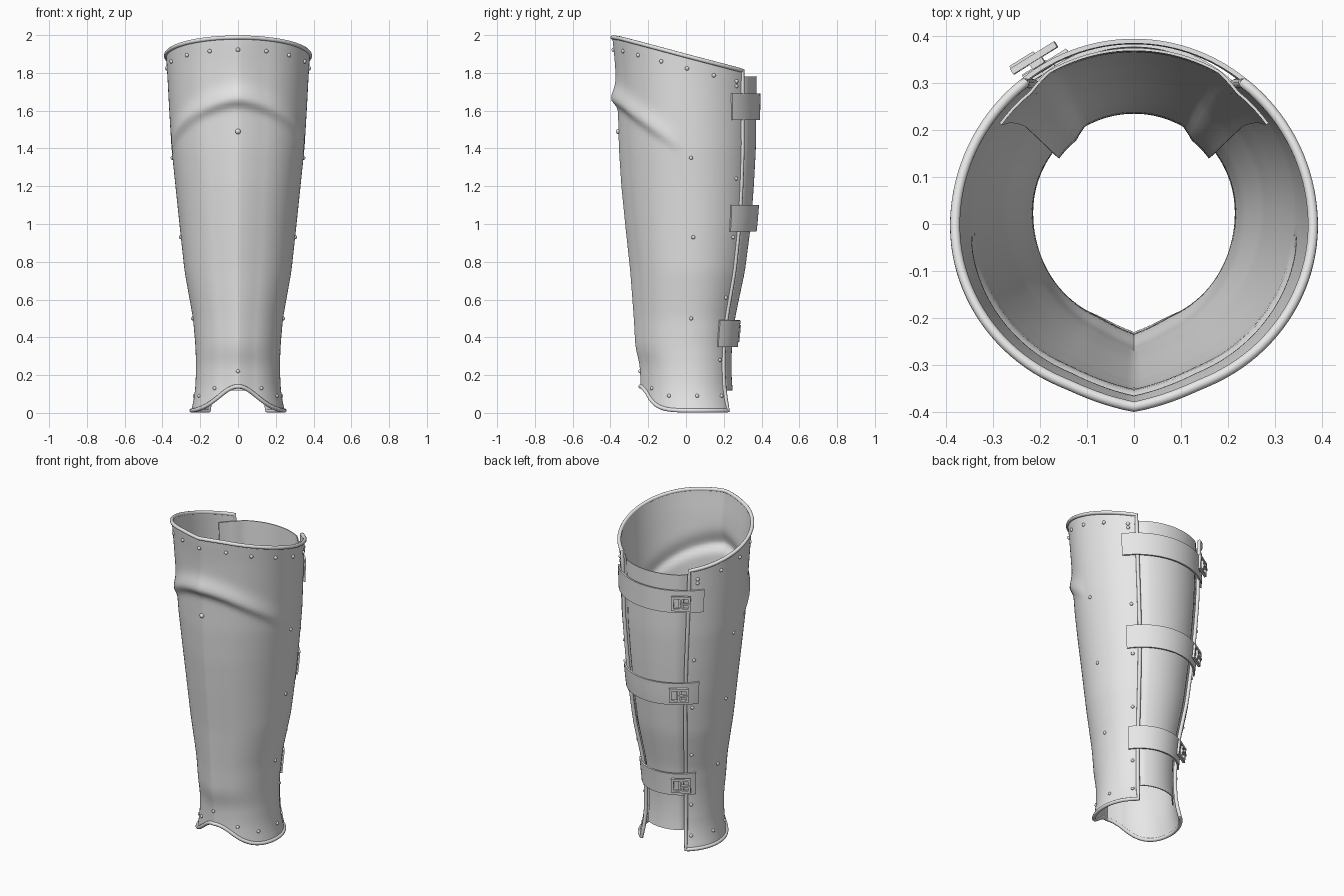
import bpy, bmesh, math
from mathutils import Matrix, Vector

if "Cube" in bpy.data.objects:
    bpy.data.objects.remove(bpy.data.objects["Cube"])

steel = bpy.data.materials.new("steel_grey")
steel.diffuse_color = (0.8, 0.8, 0.8, 1)
steel.use_nodes = True
steel.node_tree.nodes["Principled BSDF"].inputs["Base Color"].default_value = steel.diffuse_color
EDGE = 141.5   # angle from the front where the shell stops

# Leg profile: z, half width, centre y, front y
PROFILE = [(0, .250, .030, -.245), (.06, .236, .027, -.243), (.14, .225, .025, -.240),
           (.25, .222, .024, -.244), (.35, .225, .024, -.268), (.5, .238, .027, -.276),
           (.75, .283, .035, -.295), (1.0, .310, .040, -.322), (1.2, .331, .034, -.342),
           (1.4, .352, .024, -.355), (1.6, .364, .014, -.360), (1.75, .372, .008, -.370),
           (1.85, .378, .004, -.376), (1.99, .388, .003, -.390)]


def lerp_row(z):
    z = min(max(z, 0), 1.99)
    for a, b in zip(PROFILE, PROFILE[1:]):
        if z <= b[0]:
            t = (z - a[0]) / (b[0] - a[0])
            return [p + (q - p) * t for p, q in zip(a[1:], b[1:])]
    return PROFILE[-1][1:]


def row(z):
    rows = [lerp_row(z + d) for d in (-.03, -.015, 0, .015, .03)]
    return [sum(c) / 5 for c in zip(*rows)]


def surf(deg, z, off=0.0):
    """Point on the leg surface; deg runs from the front towards +x."""
    w, cy, yf = row(z)
    p = math.radians(deg)
    c, s, a = math.cos(p), math.sin(p), abs(deg)
    bump = keel = 0
    if a < 82:   # arched crease below the knee
        d = z - (1.66 - .20 * (a / 70) ** 1.5)
        bump = .032 * (1 - a / 82) ** .6 * math.exp(-(d / (.065 if d > 0 else .032)) ** 2)
    if a < 22:   # shin ridge
        keel = .022 * (1 - a / 22) ** 1.3
    depth = (cy - yf - .022) if c > 0 else w
    return Vector(((w + off + bump) * s, cy - (depth + off + bump) * c - keel, z))


def normal(deg, z):
    u = surf(deg + 1.5, z) - surf(deg - 1.5, z)
    v = surf(deg, z + .01) - surf(deg, z - .01)
    return u.cross(v).normalized()


def z_top(deg):
    return 1.889 + .0988 * math.cos(math.radians(deg))


def z_bot(deg):
    return .012 + .128 * math.exp(-(deg / 35) ** 2)


def finish(ob, angle=40):
    bpy.ops.object.select_all(action='DESELECT')
    ob.select_set(True)
    bpy.context.view_layer.objects.active = ob
    for m in list(ob.modifiers):
        bpy.ops.object.modifier_apply(modifier=m.name)
    bpy.ops.object.shade_smooth_by_angle(angle=math.radians(angle))


def from_bm(name, bm):
    me = bpy.data.meshes.new(name)
    bm.to_mesh(me)
    bm.free()
    me.materials.append(steel)
    ob = bpy.data.objects.new(name, me)
    bpy.context.collection.objects.link(ob)
    return ob


def sheet(name, fn, nu, nv, thick):
    """Curved sheet from fn(u, v), thickened inwards."""
    bm = bmesh.new()
    g = [[bm.verts.new(fn(i / nu, j / nv)) for j in range(nv + 1)] for i in range(nu + 1)]
    for i in range(nu):
        for j in range(nv):
            bm.faces.new((g[i][j], g[i + 1][j], g[i + 1][j + 1], g[i][j + 1]))
    ob = from_bm(name, bm)
    m = ob.modifiers.new("thickness", 'SOLIDIFY')
    m.thickness = thick
    m.offset = -1
    finish(ob)
    return ob


# Main shin shell
def shell_pt(u, v):
    deg = -EDGE + 2 * EDGE * u
    lo, hi = z_bot(deg), z_top(deg)
    return surf(deg, lo + (hi - lo) * v)


sheet("shin_shell", shell_pt, 92, 110, .008)


# Calf panel behind the opening
def panel_pt(u, v):
    deg = 126 + 108 * u
    k = min(1, max(0, (abs(deg - 180) - 30) / 9))
    return surf(deg, .12 + 1.66 * v, -.006 - .014 * k)


sheet("calf_panel", panel_pt, 36, 36, .006)

# Rolled rim around all edges
N = 96
degs = [-EDGE + 2 * EDGE * i / N for i in range(N + 1)]
loop = [surf(d, z_top(d)) for d in degs]
zs = [k / 30 for k in range(1, 30)]
side = [z_top(EDGE) + (z_bot(EDGE) - z_top(EDGE)) * k for k in zs]
loop += [surf(EDGE, z) for z in side]
loop += [surf(d, z_bot(d)) for d in reversed(degs)]
loop += [surf(-EDGE, z) for z in reversed(side)]
cu = bpy.data.curves.new("rolled_rim", 'CURVE')
cu.dimensions = '3D'
cu.bevel_depth = .011
cu.bevel_resolution = 3
sp = cu.splines.new('POLY')
sp.points.add(len(loop) - 1)
for pt, co in zip(sp.points, loop):
    pt.co = (*co, 1)
sp.use_cyclic_u = True
cu.materials.append(steel)
rim = bpy.data.objects.new("rolled_rim", cu)
bpy.context.collection.objects.link(rim)
bpy.ops.object.select_all(action='DESELECT')
rim.select_set(True)
bpy.context.view_layer.objects.active = rim
bpy.ops.object.convert(target='MESH')
finish(bpy.context.object, 60)

# Rivets: angle, height, radius (mirrored left and right)
spots = [(d, z_top(d) - .065, .011) for d in (0, 23, 45, 68, 90, 112, 134)]
spots += [(134, z, .010) for z in (1.73, 1.56, 1.24, .93, .61, .28, .09)]
spots += [(90, z, .010) for z in (1.35, .93, .5)]
spots += [(98, .09, .010), (62, .09, .010), (33, .13, .010), (0, .22, .010), (0, 1.49, .014)]
bm = bmesh.new()
for d, z, r in spots:
    for s in ((1, -1) if d else (1,)):
        n = normal(s * d, z)
        q = n.to_track_quat('Z', 'Y').to_matrix().to_4x4()
        m = Matrix.Translation(surf(s * d, z) + n * .002) @ q @ Matrix.Diagonal((1, 1, .8, 1))
        bmesh.ops.create_uvsphere(bm, u_segments=12, v_segments=8, radius=r, matrix=m)
finish(from_bm("rivets", bm), 60)

# Straps with buckles across the back
for i, (z, bulge) in enumerate(((1.62, .002), (1.03, .016), (.42, .012))):
    def strap_off(t, b=bulge):
        return .013 + b * math.sin(math.pi * t)

    def strap_pt(u, v, zc=z):
        return surf(128 + 104 * u, zc - .07 + .14 * v, strap_off(u))

    sheet(f"strap_{i + 1}", strap_pt, 40, 4, .010)

    # square frame, centre bar and prong
    ang = 212
    p = math.radians(ang)
    n = Vector((math.sin(p), -math.cos(p), 0))
    t = Vector((math.cos(p), math.sin(p), 0))
    slope = (surf(ang, z + .05) - surf(ang, z - .05)).normalized()
    out = t.cross(slope).normalized()
    base = surf(ang, z, .036)
    rot = Matrix((t, slope, out)).transposed().to_4x4()
    bm = bmesh.new()
    for x, y, sx, sy, h in ((-.048, 0, .014, .09, 0), (.048, 0, .014, .09, 0), (0, 0, .012, .09, 0),
                            (0, .038, .11, .014, 0), (0, -.038, .11, .014, 0),
                            (.024, 0, .06, .010, .006)):
        m = (Matrix.Translation(base) @ rot @ Matrix.Translation((x, y, h))
             @ Matrix.Diagonal((sx, sy, .014, 1)))
        bmesh.ops.create_cube(bm, size=1, matrix=m)
    # keeper loop holding the buckle to the strap
    m = Matrix.Translation(base - out * .012) @ rot @ Matrix.Diagonal((.03, .06, .016, 1))
    bmesh.ops.create_cube(bm, size=1, matrix=m)
    from_bm(f"buckle_{i + 1}", bm)
